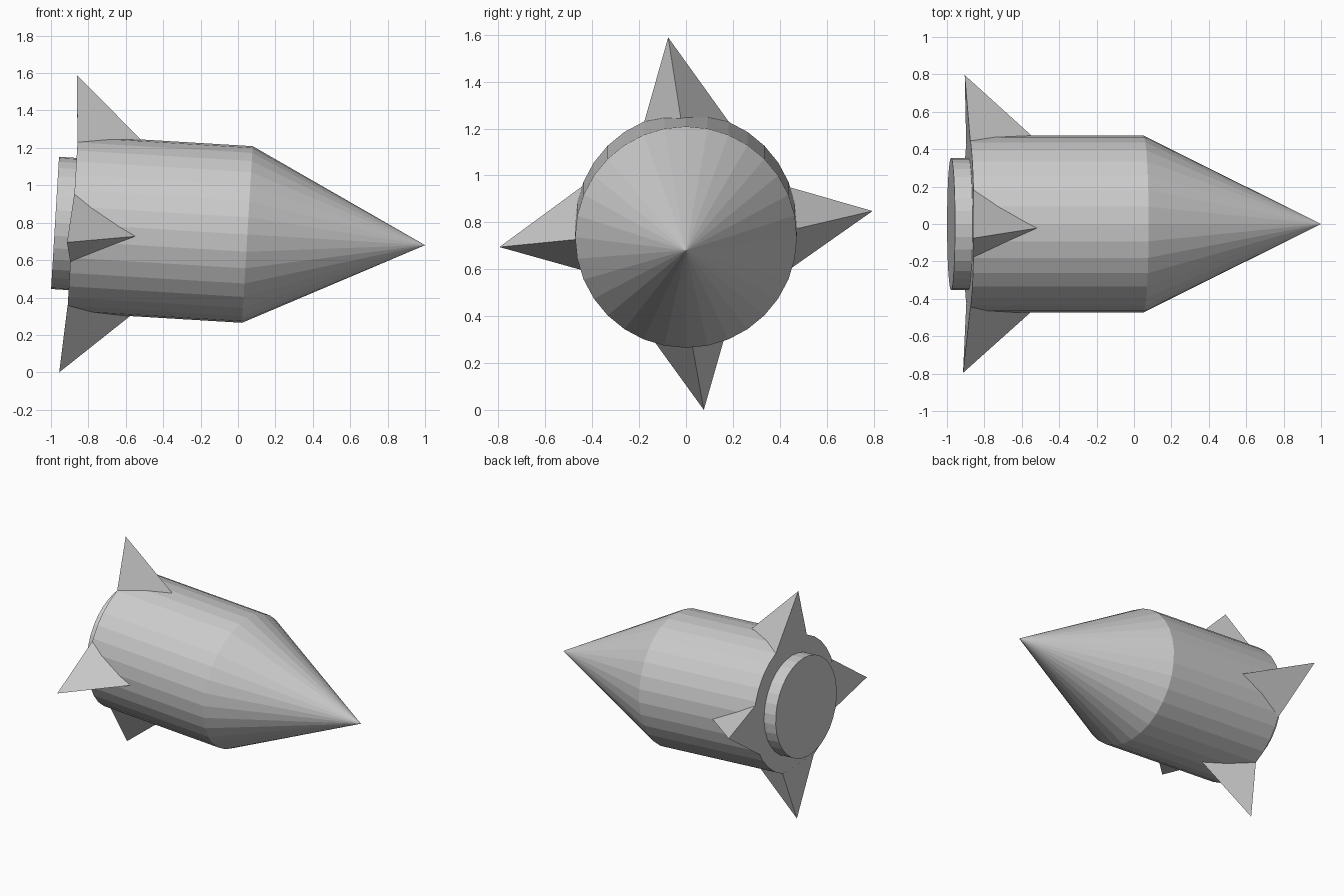
import bpy, bmesh
from math import atan, sqrt, sin, cos, pi
from mathutils import Matrix

if "Cube" in bpy.data.objects:
    bpy.data.objects.remove(bpy.data.objects["Cube"])

# Local frame: x along the rocket axis, origin at the nose cone base, nose pitched slightly down
FRAME = Matrix.Translation((0.05, 0, 0.737)) @ Matrix.Rotation(atan(0.06), 4, 'Y')
R = 0.473
SIDES = 32


def finish(name, bm):
    bmesh.ops.recalc_face_normals(bm, faces=bm.faces)
    bm.transform(FRAME)
    mesh = bpy.data.meshes.new(name)
    bm.to_mesh(mesh)
    bm.free()
    obj = bpy.data.objects.new(name, mesh)
    bpy.context.collection.objects.link(obj)
    return obj


def round_part(name, start, end, r_start, r_end):
    """Flat-faced cylinder or cone running along the axis."""
    bm = bmesh.new()
    place = Matrix.Translation(((start + end) / 2, 0, 0)) @ Matrix.Rotation(pi / 2, 4, 'Y')
    bmesh.ops.create_cone(bm, cap_ends=True, segments=SIDES, radius1=r_start,
                          radius2=r_end, depth=end - start, matrix=place)
    return finish(name, bm)


def fin(name, angle, shift):
    """Leaning three-sided spike; shift slides it around the hull."""
    bm = bmesh.new()

    def point(a, t, r=None):
        t += shift
        if r is None:  # sit on the hull surface
            r = sqrt(R * R - t * t) - 0.001
        return bm.verts.new((a, r * cos(angle) - t * sin(angle), r * sin(angle) + t * cos(angle)))

    apex = point(-0.96, 0.076, 0.796)
    base = [point(-0.598, 0.022), point(-0.9365, 0.178), point(-0.9365, -0.184)]
    bm.faces.new(base)
    for i in range(3):
        bm.faces.new((base[i], base[(i + 1) % 3], apex))
    return finish(name, bm)


# Nose, hull and rear nozzle
round_part("nose_cone", 0, 0.952, R, 0)
round_part("hull", -0.936, 0, R, R)
round_part("nozzle", -1.03, -0.93, 0.354, 0.354)

# Four fins around the tail
fin("fin_right", 0, -0.022)
fin("fin_top", pi / 2, 0)
fin("fin_left", pi, 0.024)
fin("fin_bottom", 3 * pi / 2, 0)
